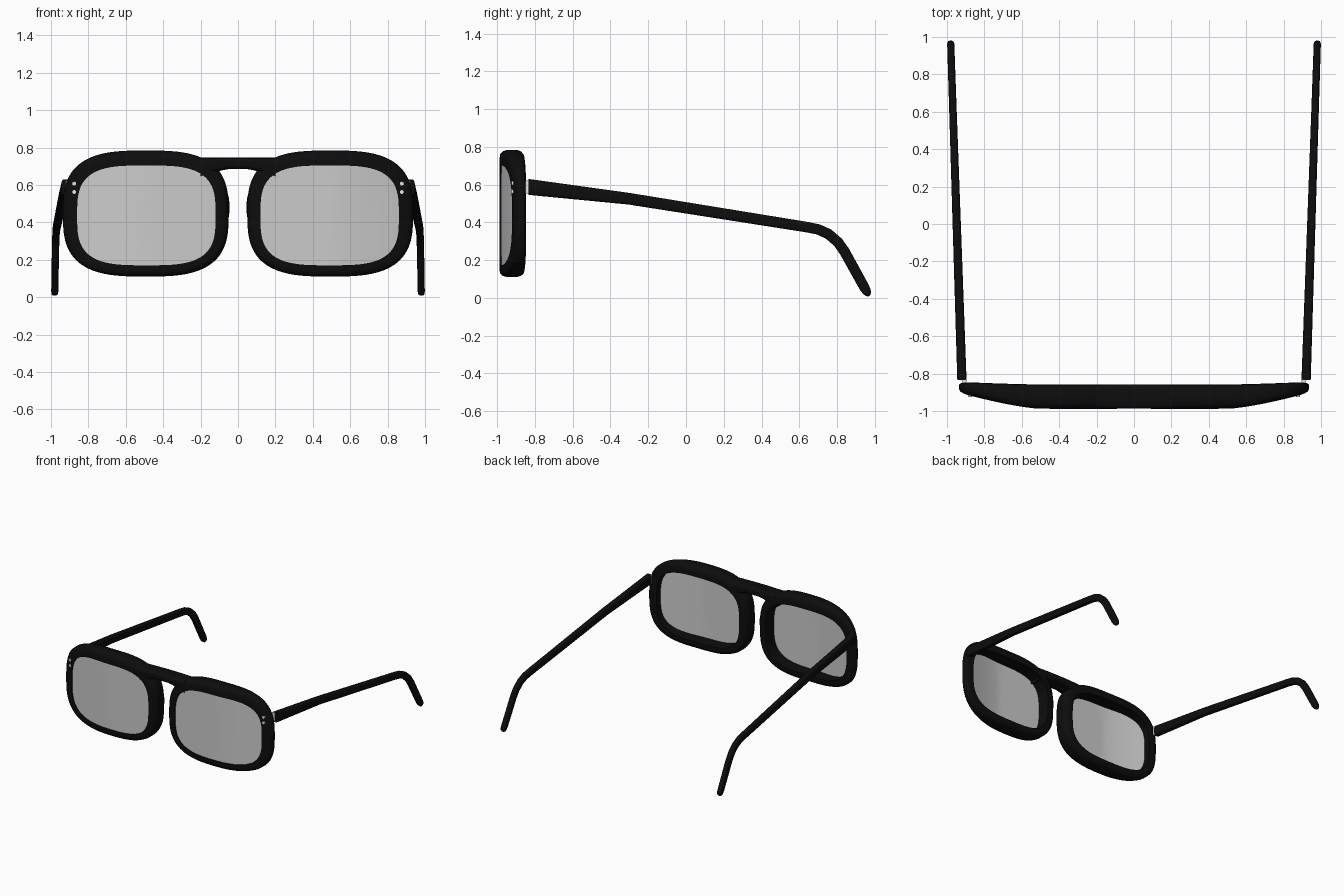
import bpy, bmesh, math
from mathutils import Vector

cube = bpy.data.objects.get("Cube")
if cube:
    bpy.data.objects.remove(cube)


def material(name, value, rough):
    m = bpy.data.materials.new(name)
    m.use_nodes = True
    color = (value, value, value, 1)
    m.diffuse_color = color
    shader = m.node_tree.nodes["Principled BSDF"]
    shader.inputs["Base Color"].default_value = color
    shader.inputs["Roughness"].default_value = rough
    return m


BLACK = material("black acetate", 0.004, 0.5)
GREY = material("grey lens", 0.6, 0.4)
METAL = material("pale metal", 0.8, 0.4)


def finish(name, bm, mat, angle=40):
    bmesh.ops.recalc_face_normals(bm, faces=bm.faces)
    mesh = bpy.data.meshes.new(name)
    bm.to_mesh(mesh)
    bm.free()
    mesh.materials.append(mat)
    mesh.shade_smooth()
    mesh.set_sharp_from_angle(angle=math.radians(angle))
    obj = bpy.data.objects.new(name, mesh)
    bpy.context.collection.objects.link(obj)
    return obj


def loft(name, rings, mat, closed=False, angle=40):
    """Skin a list of equal point rings; cap the ends unless closed."""
    bm = bmesh.new()
    loops = [[bm.verts.new(p) for p in ring] for ring in rings]
    pairs = list(zip(loops, loops[1:]))
    if closed:
        pairs.append((loops[-1], loops[0]))
    else:
        bm.faces.new(loops[0])
        bm.faces.new(loops[-1])
    for a, b in pairs:
        for i in range(len(a)):
            j = (i + 1) % len(a)
            bm.faces.new((a[i], a[j], b[j], b[i]))
    return finish(name, bm, mat, angle)


def superellipse(a, b, e, count):
    pts = []
    for i in range(count):
        t = math.tau * (i + 0.5) / count
        c, s = math.cos(t), math.sin(t)
        pts.append((math.copysign(abs(c) ** (2 / e), c) * a,
                    math.copysign(abs(s) ** (2 / e), s) * b))
    return pts


def lerp(a, b, t):
    return a + (b - a) * t


def wrap(x):
    """How far the front sweeps back towards the temples."""
    return max(0, (abs(x) - 0.5) / 0.44) ** 1.4


def front(x):
    return -0.988 + 0.088 * wrap(x)


def back(x):
    return -0.858 + 0.014 * wrap(x)


def rim_ring(side, t, depth):
    """Outline from the outer edge (t=0) to the lens edge (t=1)."""
    cx, cz = lerp(0.493, 0.49, t), lerp(0.4475, 0.4375, t)
    shape = superellipse(lerp(0.443, 0.37, t), lerp(0.337, 0.267, t), lerp(3, 3.3, t), 96)
    return [(side * (cx + x), lerp(front(cx + x), back(cx + x), depth), cz + z)
            for x, z in shape]


def lens_ring(side, scale, offset):
    shape = superellipse(0.374 * scale, 0.271 * scale, 3.3, 96)
    return [(side * (0.49 + x), front(0.49 + x) + offset, 0.4375 + z) for x, z in shape]


def cylinder(name, center, radius, depth, axis, mat):
    bm = bmesh.new()
    bmesh.ops.create_cone(bm, cap_ends=True, segments=16, radius1=radius,
                          radius2=radius, depth=depth)
    turn = Vector((0, 0, 1)).rotation_difference(Vector(axis)).to_matrix()
    bmesh.ops.rotate(bm, verts=bm.verts, matrix=turn)
    bmesh.ops.translate(bm, verts=bm.verts, vec=center)
    return finish(name, bm, mat)


# Rim cross-section: (inward position, depth), rounded on the outside
SECTION = [(1, 0), (0.6, 0), (0.3, 0.03), (0.1, 0.13), (0, 0.32),
           (0, 0.7), (0.1, 0.87), (0.3, 0.97), (0.6, 1), (1, 1)]
# Temple arm path: (y, z, height)
PATH = [(-0.835, 0.588, 0.085), (-0.3, 0.525, 0.062), (0.64, 0.375, 0.056),
        (0.7, 0.363, 0.056), (0.755, 0.338, 0.056), (0.805, 0.295, 0.056),
        (0.84, 0.245, 0.056), (0.945, 0.055, 0.054), (0.958, 0.032, 0.046),
        (0.966, 0.018, 0.032), (0.97, 0.011, 0.012)]


def arm_rings(side):
    rings = []
    for i, (y, z, height) in enumerate(PATH):
        before, after = PATH[max(i - 1, 0)], PATH[min(i + 1, len(PATH) - 1)]
        along = Vector((0, after[0] - before[0], after[1] - before[1])).normalized()
        if i == 0:
            along = Vector((0, 1, 0))
        up = Vector((0, -along.z, along.y))
        k = (y + 0.835) / 1.8
        center = Vector((side * lerp(0.92, 0.98, k), y, z))
        width = min(lerp(0.05, 0.038, k), height)
        rings.append([center + Vector((side * u, 0, 0)) + up * v
                      for u, v in superellipse(width / 2, height / 2, 3.5, 20)])
    return rings


for label, side in (("left", 1), ("right", -1)):
    loft(label + "_rim", [rim_ring(side, t, d) for t, d in SECTION], BLACK, closed=True)

    # Curved lens, front and back skins joined at the edge
    scales = [k / 12 for k in range(1, 13)]
    rings = [lens_ring(side, s, 0.008) for s in scales]
    rings += [lens_ring(side, s, 0.022) for s in reversed(scales)]
    loft(label + "_lens", rings, GREY)

    loft(label + "_arm", arm_rings(side), BLACK, angle=50)

    # Nose pad blended into the rim
    bm = bmesh.new()
    bmesh.ops.create_uvsphere(bm, u_segments=20, v_segments=12, radius=1)
    bmesh.ops.scale(bm, verts=bm.verts, vec=(0.03, 0.035, 0.1))
    bmesh.ops.translate(bm, verts=bm.verts, vec=(side * 0.075, -0.9, 0.48))
    finish(label + "_nose_pad", bm, BLACK)

    # Hinge barrel and the two front rivets
    cylinder(label + "_hinge", (side * 0.908, -0.838, 0.588), 0.013, 0.07, (0, 0, 1), METAL)
    for n, z in (("upper", 0.607), ("lower", 0.562)):
        cylinder(f"{label}_{n}_rivet", (side * 0.877, front(0.877) - 0.001, z),
                 0.011, 0.012, (0, 1, 0), METAL)

# Bridge: rounded bar swept between the rims, flaring down at both ends
bridge = []
for i in range(17):
    x = lerp(-0.2, 0.2, i / 16)
    low = 0.685 - 0.05 * max(0, (abs(x) - 0.045) / 0.155) ** 1.5
    mid, half = (0.746 + low) / 2, (0.746 - low) / 2
    bridge.append([(x, -0.923 + y, mid + z) for y, z in superellipse(0.064, half, 4, 24)])
loft("bridge", bridge, BLACK)
